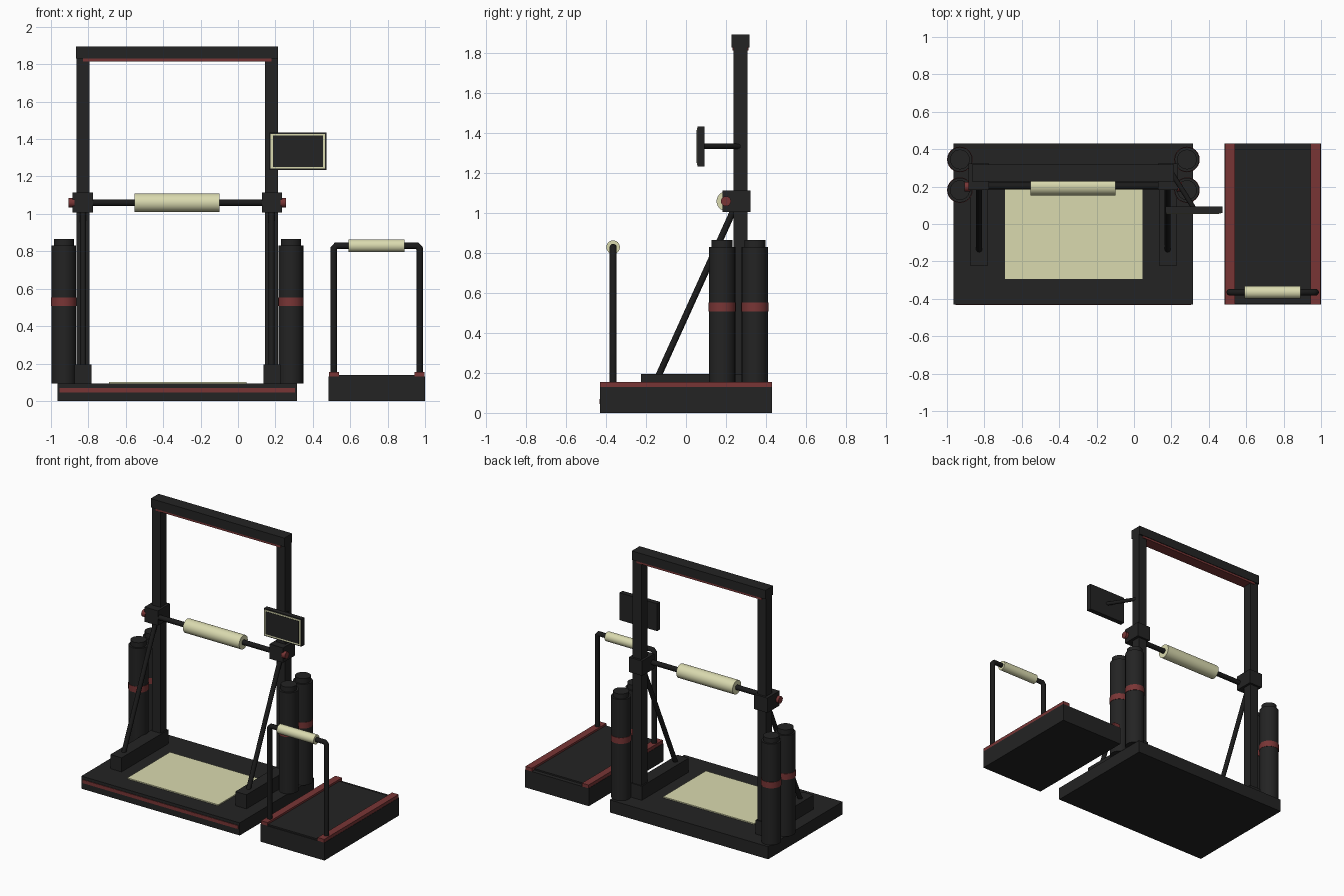
import bpy
from mathutils import Vector

cube = bpy.data.objects.get("Cube")
if cube:
    bpy.data.objects.remove(cube, do_unlink=True)


def material(name, rgb):
    m = bpy.data.materials.new(name)
    m.use_nodes = True
    m.diffuse_color = (*rgb, 1)
    m.node_tree.nodes["Principled BSDF"].inputs["Base Color"].default_value = (*rgb, 1)
    return m


CHARCOAL = material("charcoal", (0.017, 0.017, 0.017))
BLACK = material("black_tube", (0.011, 0.011, 0.011))
RED = material("dull_red", (0.19, 0.036, 0.036))
CREAM = material("cream", (0.7, 0.7, 0.43))


def box(name, x, y, z, mat):
    """Box from its (min, max) range on each axis."""
    ranges = (x, y, z)
    bpy.ops.mesh.primitive_cube_add(size=1, location=[sum(r) / 2 for r in ranges])
    ob = bpy.context.object
    ob.name = name
    ob.scale = [r[1] - r[0] for r in ranges]
    bpy.ops.object.transform_apply(location=False, rotation=False, scale=True)
    ob.data.materials.append(mat)
    return ob


def rod(name, start, end, radius, mat, sides=24):
    """Capped cylinder between two points."""
    a, b = Vector(start), Vector(end)
    bpy.ops.mesh.primitive_cylinder_add(vertices=sides, radius=radius,
                                        depth=(b - a).length, location=(a + b) / 2)
    ob = bpy.context.object
    ob.name = name
    ob.rotation_euler = (b - a).to_track_quat("Z", "Y").to_euler()
    ob.data.materials.append(mat)
    bpy.ops.object.shade_smooth_by_angle()
    return ob


# Main platform with front stripe and floor mat
box("platform", (-0.965, 0.315), (-0.43, 0.43), (0, 0.092), CHARCOAL)
box("platform_stripe", (-0.955, 0.305), (-0.434, -0.43), (0.045, 0.07), RED)
box("floor_mat", (-0.69, 0.045), (-0.293, 0.2), (0.092, 0.1), CREAM)

# Top beam with underside strip
box("top_beam", (-0.865, 0.215), (0.228, 0.318), (1.83, 1.895), CHARCOAL)
box("beam_strip", (-0.83, 0.18), (0.232, 0.314), (1.815, 1.83), RED)

# Both sides of the frame, mirrored about the platform centre
MID = -0.324
for side, s in (("right", -1), ("left", 1)):
    def span(a, b):
        return tuple(sorted((MID + s * a, MID + s * b)))

    cx = MID + s * 0.504
    box(side + "_upright", span(0.469, 0.539), (0.238, 0.308), (0.09, 1.83), CHARCOAL)
    box(side + "_foot", span(0.46, 0.55), (-0.225, 0.315), (0.09, 0.195), CHARCOAL)
    box(side + "_carriage", span(0.452, 0.56), (0.183, 0.323), (1.007, 1.115), CHARCOAL)
    rod(side + "_brace", (cx, -0.145, 0.17), (cx, 0.245, 1.03), 0.016, BLACK)
    rod(side + "_knob", (MID + s * 0.55, 0.2, 1.06), (MID + s * 0.581, 0.2, 1.06), 0.025, RED)

    # Pair of storage cylinders with coloured bands
    px = MID + s * 0.607
    for place, y in (("front", 0.181), ("back", 0.345)):
        label = f"{side}_{place}_cylinder"
        rod(label, (px, y, 0.092), (px, y, 0.83), 0.066, CHARCOAL)
        rod(label + "_cap", (px, y, 0.83), (px, y, 0.866), 0.053, CHARCOAL)
        rod(label + "_band", (px, y, 0.508), (px, y, 0.552), 0.0685, RED)

# Cross bar with padded grip
rod("cross_bar", (-0.79, 0.203, 1.06), (0.14, 0.203, 1.06), 0.018, BLACK)
rod("cross_bar_grip", (-0.553, 0.203, 1.06), (-0.098, 0.203, 1.06), 0.05, CREAM)

# Display panel on an angled arm
box("display", (0.168, 0.472), (0.058, 0.093), (1.235, 1.435), CHARCOAL)
box("display_border", (0.175, 0.465), (0.055, 0.058), (1.242, 1.428), CREAM)
box("display_screen", (0.186, 0.454), (0.053, 0.055), (1.252, 1.418), CHARCOAL)
rod("display_arm", (0.2, 0.275, 1.335), (0.32, 0.085, 1.335), 0.013, BLACK)

# Side deck with belt and edge rails
box("deck", (0.485, 1.0), (-0.43, 0.43), (0, 0.13), CHARCOAL)
box("deck_belt", (0.54, 0.945), (-0.425, 0.4), (0.13, 0.14), CHARCOAL)
box("deck_right_rail", (0.487, 0.54), (-0.43, 0.43), (0.13, 0.154), RED)
box("deck_left_rail", (0.945, 0.998), (-0.43, 0.43), (0.13, 0.154), RED)

# Deck handle: one bent tube and a grip
curve = bpy.data.curves.new("deck_handle", "CURVE")
curve.dimensions = "3D"
curve.bevel_depth = 0.018
curve.bevel_resolution = 4
curve.use_fill_caps = True
path = curve.splines.new("POLY")
points = [(0.512, 0.14), (0.512, 0.815), (0.525, 0.83),
          (0.958, 0.83), (0.971, 0.815), (0.971, 0.14)]
path.points.add(len(points) - 1)
for p, (x, z) in zip(path.points, points):
    p.co = (x, -0.365, z, 1)
curve.materials.append(BLACK)
handle = bpy.data.objects.new("deck_handle", curve)
bpy.context.collection.objects.link(handle)
rod("deck_handle_grip", (0.592, -0.365, 0.83), (0.89, -0.365, 0.83), 0.034, CREAM)
